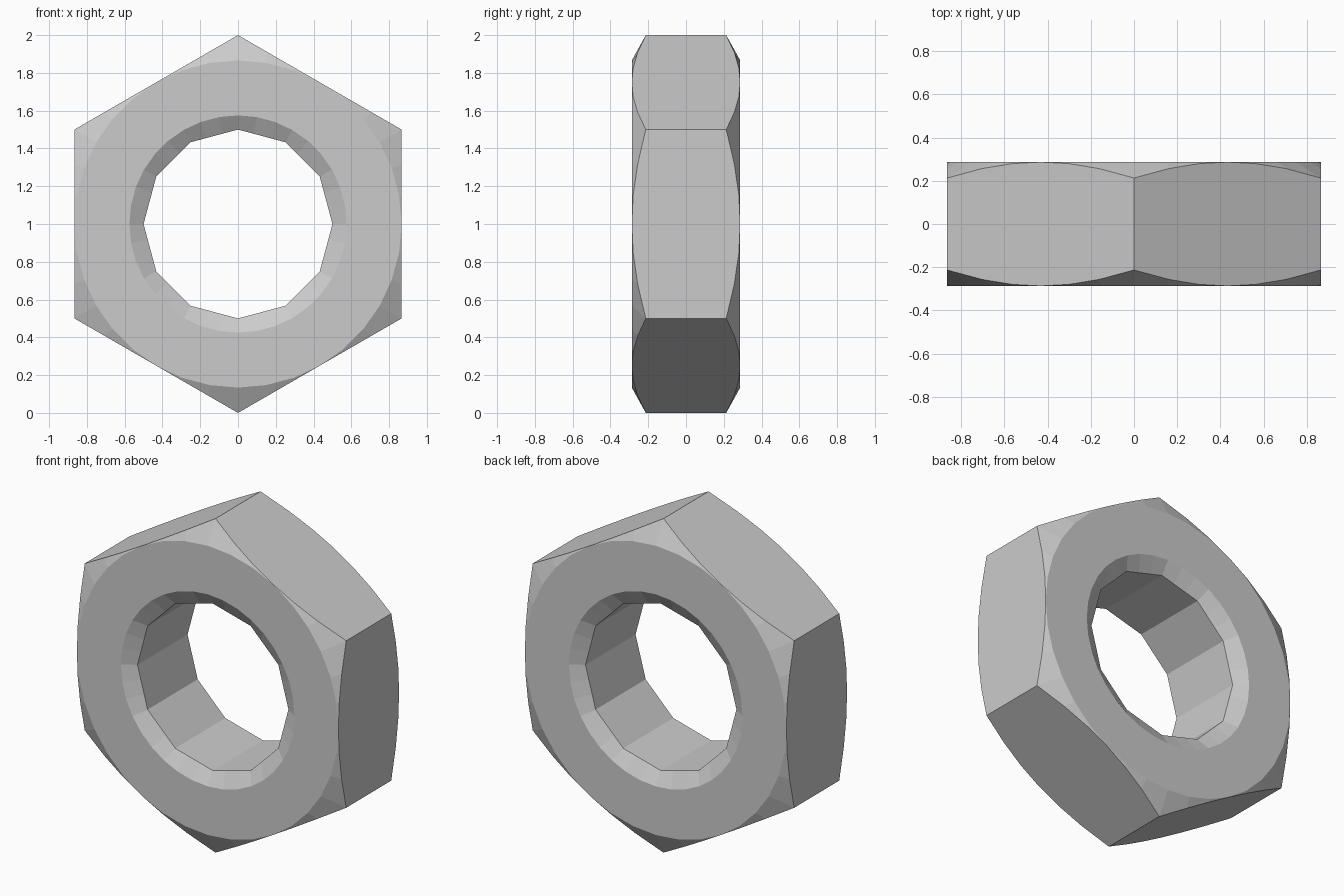
import bpy, bmesh
from math import pi, cos, sin, sqrt

if "Cube" in bpy.data.objects:
    bpy.data.objects.remove(bpy.data.objects["Cube"])

N = 36                    # columns around the nut (6 per flat, 3 per bore side)
HALF = 0.287              # half thickness
APOTHEM = sqrt(3) / 2     # centre to flat
CORNER_Y = 0.213          # half thickness at the hex corners
BORE, SINK, SINK_DEPTH = 0.5, 0.575, 0.05


def polygon_radius(angle, sides, circumradius):
    """Distance to a regular polygon's edge, with a corner at angle 0."""
    step = 2 * pi / sides
    return circumradius * cos(step / 2) / cos(angle % step - step / 2)


def section(i):
    """Closed radial section (radius, y) of the nut at column i."""
    a = 2 * pi * i / N
    hex_r = polygon_radius(a, 6, 1.0)
    bore_r = polygon_radius(a, 12, BORE)
    slope = (HALF - CORNER_Y) / (1 - APOTHEM)
    edge_y = HALF - (hex_r - APOTHEM) * slope
    half = [(bore_r, HALF - SINK_DEPTH), (SINK, HALF), (APOTHEM, HALF), (hex_r, edge_y)]
    return half + [(r, -y) for r, y in reversed(half)]


# Hex nut: sweep the section round the bore axis (y)
bm = bmesh.new()
columns = []
for i in range(N):
    a = pi / 2 + 2 * pi * i / N
    columns.append([bm.verts.new((r * cos(a), y, 1 + r * sin(a))) for r, y in section(i)])

for i in range(N):
    p, q = columns[i], columns[(i + 1) % N]
    for j in range(len(p)):
        k = (j + 1) % len(p)
        bm.faces.new((p[j], p[k], q[k], q[j]))

# Merge where the chamfer runs out at the middle of each flat
bmesh.ops.remove_doubles(bm, verts=bm.verts, dist=1e-4)
bmesh.ops.recalc_face_normals(bm, faces=bm.faces)

mesh = bpy.data.meshes.new("hex_nut")
bm.to_mesh(mesh)
bm.free()
bpy.context.collection.objects.link(bpy.data.objects.new("hex_nut", mesh))
